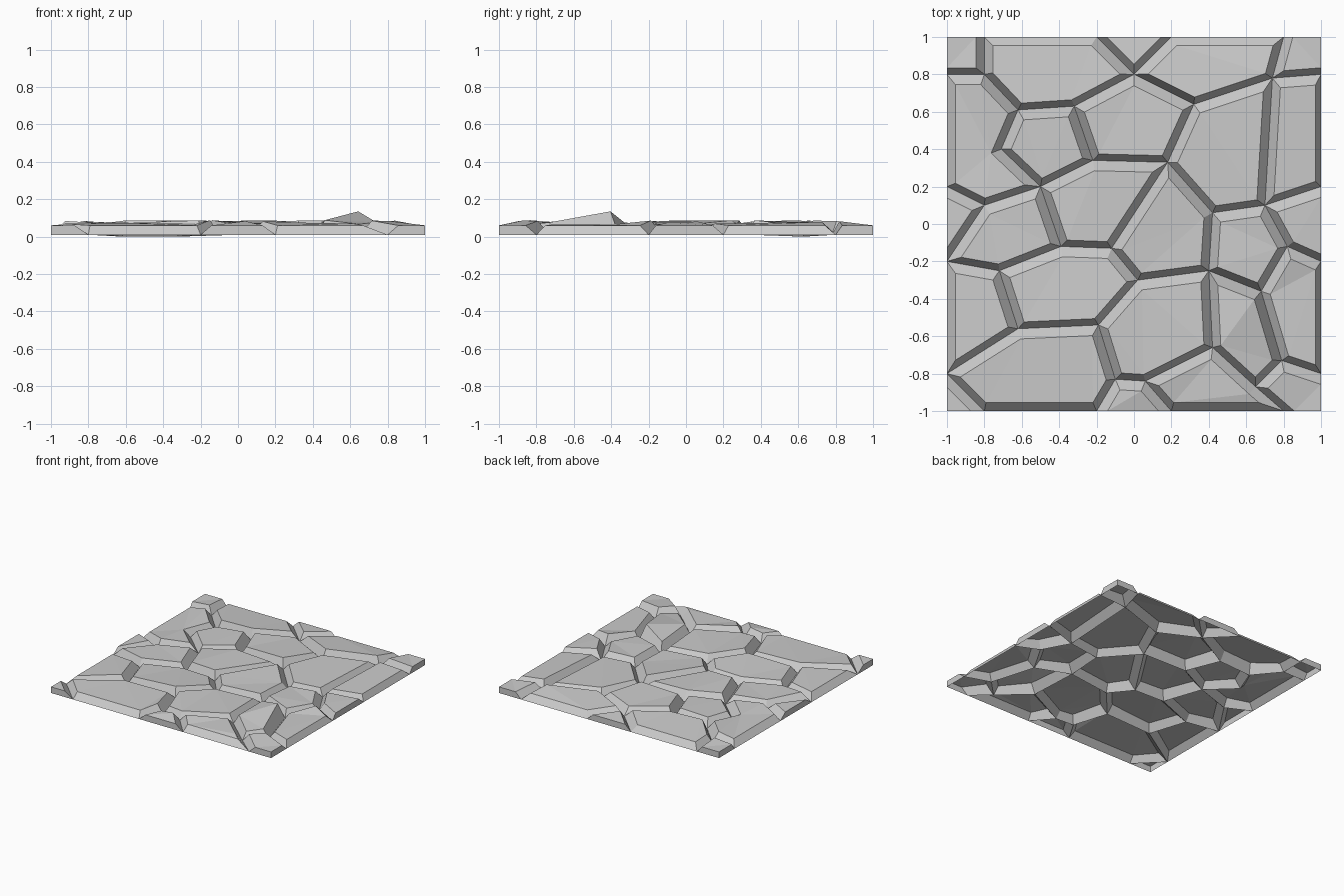
import bpy, bmesh, random
from mathutils import Vector
from mathutils.geometry import tessellate_polygon

if "Cube" in bpy.data.objects:
    bpy.data.objects.remove(bpy.data.objects["Cube"])

random.seed(4)

# Groove junctions inside the tile (x, y)
P = [(-.8, .8), (-.62, .61), (-.32, .63), (0, .8), (.32, .64), (.74, .78), (.18, .33),
     (-.22, .34), (-.71, .40), (-.5, .2), (-.8, .1), (-.39, -.12), (-.12, -.13),
     (-.72, -.25), (-.62, -.56), (-.19, -.54), (.02, -.30), (.40, -.25), (.42, .06),
     (.70, .10), (.82, -.12), (.68, -.36), (.42, -.66), (.79, -.73), (-.1, -.83),
     (.06, -.84), (.65, -.87)]
node = {str(i): Vector(p) for i, p in enumerate(P)}
# Groove ends on the border: L/R run top to bottom, T/B run left to right
for i, t in enumerate((.8, .2, -.2, -.8), 1):
    node[f"L{i}"], node[f"R{i}"] = Vector((-1, t)), Vector((1, t))
    node[f"T{i}"], node[f"B{i}"] = Vector((-t, 1)), Vector((-t, -1))
for k, x, y in (("TL", -1, 1), ("TR", 1, 1), ("BL", -1, -1), ("BR", 1, -1)):
    node[k] = Vector((x, y))

# Stones bounded by groove junctions; flat = straight wall along the border
FLAT = ["TL L1 0 T1", "T2 3 T3", "T4 5 R1 TR", "L2 10 L3", "L4 BL B1",
        "B2 24 25 B3", "B4 26 23 R4 BR", "R3 20 19 R2"]
SLOPED = ["T1 0 1 2 3 T2", "T3 3 4 5 T4", "L1 0 1 8 9 10 L2", "L3 13 14 L4",
          "L4 14 15 24 B2 B1", "B3 25 22 26 B4", "R4 23 21 20 R3", "R2 19 5 R1",
          "1 8 9 7 2", "2 7 6 4 3", "9 7 6 12 11", "10 9 11 13 L3",
          "13 11 12 16 15 14", "6 18 17 16 12", "4 6 18 19 5", "18 19 20 21 17",
          "17 21 23 26 22", "16 17 22 25 24 15"]


def on_border(a, b):
    return any(abs(a[i]) > .999 and abs(a[i] - b[i]) < .001 for i in (0, 1))


def offset_edge(a, b, flat):
    """Edge of a counter-clockwise stone moved inwards."""
    d = (b - a).normalized()
    out = Vector((d.y, -d.x))
    dist = .045 + .01 * out.y
    if on_border(a, b):
        dist = 0 if flat else (.03 if out.x > .5 else .045)
    return a - out * dist, d


def add_stone(bm, names, flat):
    pts = [node[n] for n in names]
    area = sum(a.x * b.y - a.y * b.x for a, b in zip(pts, pts[1:] + pts[:1]))
    if area < 0:
        names, pts = names[::-1], pts[::-1]
    n = len(pts)
    edges = [offset_edge(pts[i], pts[(i + 1) % n], flat) for i in range(n)]
    low, top = [], []
    for i in range(n):
        (p, d), (q, e) = edges[i - 1], edges[i]
        cross = d.x * e.y - d.y * e.x
        r = q - p
        c = p + d * ((r.x * e.y - r.y * e.x) / cross) if abs(cross) > .05 else q
        z = random.uniform(.064, .088)
        if max(abs(c.x), abs(c.y)) > .94:
            z = .06
        if names[i] == "21" and "22" in names:
            z = .135                                   # the one tall peak
        low.append(bm.verts.new((*pts[i], 0 if names[i] in ("1", "2") else .01)))
        top.append(bm.verts.new((*c, z)))
    for i in range(n):
        j = (i + 1) % n
        bm.faces.new((low[i], low[j], top[j], top[i]))  # groove slope
    # Chipped top facets, split in plan so notched stones stay clean
    caps = []
    for tri in tessellate_polygon([[Vector((v.co.x, v.co.y, 0)) for v in top]]):
        f = bm.faces.new([top[k] for k in tri])
        f.normal_update()
        if f.normal.z < 0:
            f.normal_flip()
        caps.append(f)
    # Swap long sliver diagonals for better-shaped facets
    inner = [e for e in {e for f in caps for e in f.edges}
             if all(f in caps for f in e.link_faces)]
    bmesh.ops.beautify_fill(bm, faces=caps, edges=inner)


# Stone paving tile, open underneath
bm = bmesh.new()
for group, flat in ((FLAT, True), (SLOPED, False)):
    for s in group:
        add_stone(bm, s.split(), flat)
bmesh.ops.remove_doubles(bm, verts=bm.verts, dist=.0005)
mesh = bpy.data.meshes.new("stone_tile")
bm.to_mesh(mesh)
bm.free()
bpy.context.collection.objects.link(bpy.data.objects.new("stone_tile", mesh))
